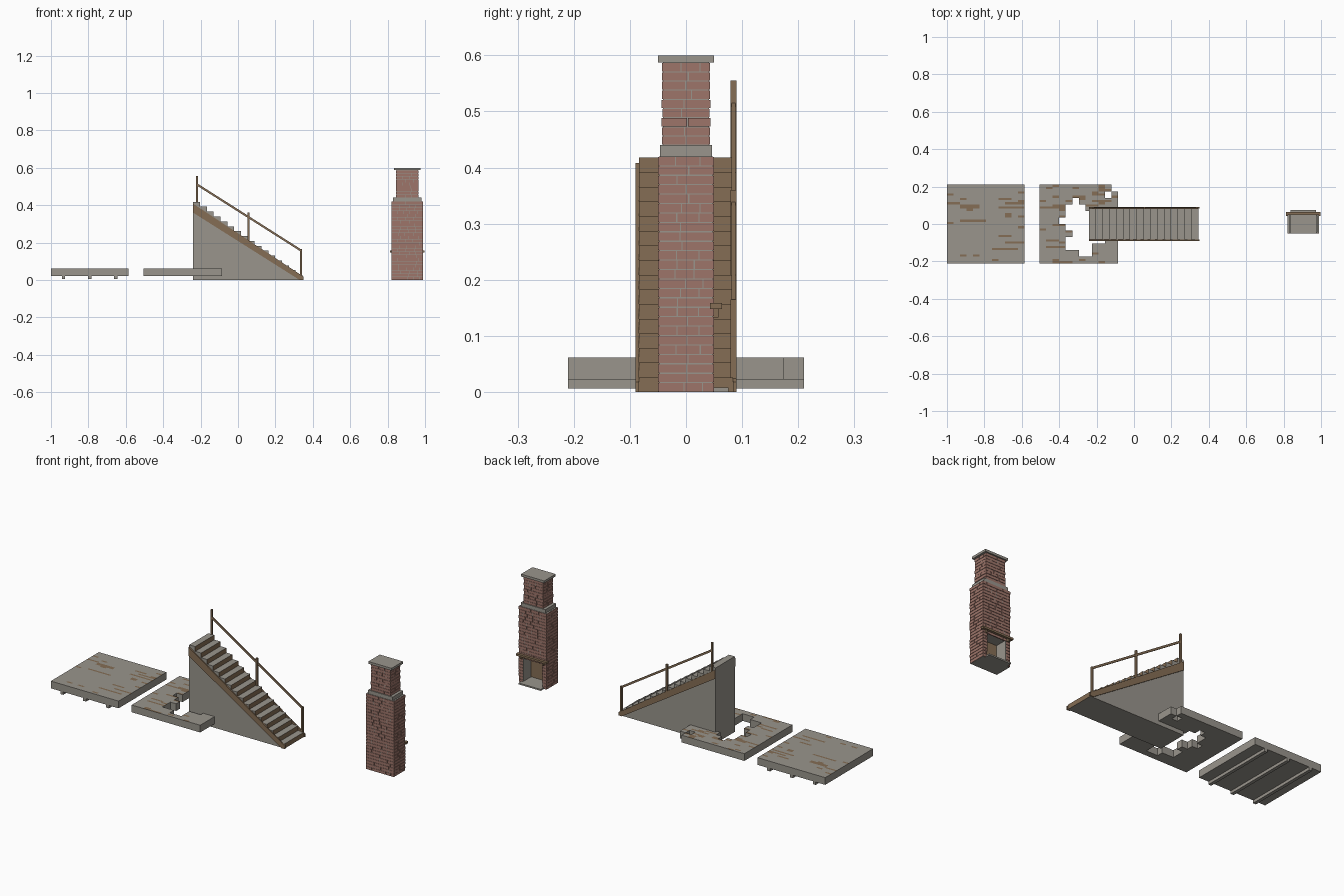
import bpy, bmesh, random
from mathutils import Vector

random.seed(4)
cube = bpy.data.objects.get("Cube")
if cube:
    bpy.data.objects.remove(cube, do_unlink=True)


def material(name, rgb):
    m = bpy.data.materials.new(name)
    m.use_nodes = True
    m.diffuse_color = (*rgb, 1)
    m.node_tree.nodes["Principled BSDF"].inputs["Base Color"].default_value = (*rgb, 1)
    return m


STONE = material("stone grey", (0.32, 0.30, 0.265))
WOOD = material("wood brown", (0.235, 0.155, 0.09))
BRICK = material("brick red", (0.34, 0.178, 0.144))


def finish(name, bm, *mats):
    mesh = bpy.data.meshes.new(name)
    bmesh.ops.recalc_face_normals(bm, faces=bm.faces)
    bm.to_mesh(mesh)
    bm.free()
    for m in mats:
        mesh.materials.append(m)
    ob = bpy.data.objects.new(name, mesh)
    bpy.context.collection.objects.link(ob)
    return ob


def add_box(bm, lo, hi):
    lo, hi = Vector(lo), Vector(hi)
    for v in bmesh.ops.create_cube(bm, size=1)["verts"]:
        v.co = (lo + hi) / 2 + v.co * (hi - lo)


def box(name, lo, hi, mat):
    bm = bmesh.new()
    add_box(bm, lo, hi)
    return finish(name, bm, mat)


def prism(name, outline, y0, y1, *mats):
    """Extrude an x-z outline along y."""
    bm = bmesh.new()
    face = bm.faces.new([bm.verts.new((x, y0, z)) for x, z in outline])
    new = bmesh.ops.extrude_face_region(bm, geom=[face])["geom"]
    for v in new:
        if isinstance(v, bmesh.types.BMVert):
            v.co.y = y1
    return finish(name, bm, *mats)


# Floor slabs: grid of plank cells, dots are missing cells
SPLIT = 3


def floor(name, x0, x1, plan, worn):
    bm = bmesh.new()
    cols, rows = len(plan[0]), len(plan) * SPLIT
    dx, dy, z0, z1 = (x1 - x0) / cols, 0.42 / rows, 0.022, 0.062

    def solid(c, r):
        return 0 <= c < cols and 0 <= r < rows and plan[r // SPLIT][c] == "#"

    def quad(*pts):
        return bm.faces.new([bm.verts.new(p) for p in pts])

    for r in range(rows):
        brown = False
        for c in range(cols):
            # bare wood appears in short runs along the planks
            brown = random.random() < (0.6 if brown else worn)
            if not solid(c, r):
                continue
            xa, xb = x0 + c * dx, x0 + (c + 1) * dx
            yb, ya = 0.21 - r * dy, 0.21 - (r + 1) * dy
            quad((xa, ya, z1), (xb, ya, z1), (xb, yb, z1), (xa, yb, z1)).material_index = int(brown)
            quad((xa, yb, z0), (xb, yb, z0), (xb, ya, z0), (xa, ya, z0))
            for dc, dr, p, q in ((-1, 0, (xa, yb), (xa, ya)), (1, 0, (xb, ya), (xb, yb)),
                                 (0, -1, (xb, yb), (xa, yb)), (0, 1, (xa, ya), (xb, ya))):
                if not solid(c + dc, r + dr):
                    quad((*p, z0), (*q, z0), (*q, z1), (*p, z1))
    bmesh.ops.remove_doubles(bm, verts=bm.verts, dist=0.0001)
    finish(name, bm, STONE, WOOD)


floor("whole_floor", -1.0, -0.585, ["#" * 12] * 12, 0.06)
floor("broken_floor", -0.505, -0.085, [
    "###########.",
    "##########.#",
    "#####.######",
    "####...#####",
    "####....####",
    "###.....####",
    "####....####",
    "#####...####",
    "####......##",
    "####....####",
    "######..####",
    "############"], 0.12)

# Beams under the whole floor
for i in range(3):
    x = -0.933 + i * 0.14
    box(f"floor_beam_{i + 1}", (x - 0.009, -0.21, 0.006), (x + 0.009, 0.21, 0.022), STONE)

# Stair block: stone with wooden risers
STEPS, BACK, FRONT, TOP = 16, -0.24, 0.345, 0.418
run, rise = (FRONT - BACK) / STEPS, TOP / STEPS
outline = [(BACK, 0), (FRONT, 0)]
for i in range(STEPS):
    x = FRONT - i * run
    outline += [(x, (i + 1) * rise), (x - run, (i + 1) * rise)]
stairs = prism("stairs", outline, -0.084, 0.084, STONE, WOOD)
for p in stairs.data.polygons:
    p.material_index = int(p.normal.x > 0.5)

# Sloping side boards
for side, y in (("right", -0.09), ("left", 0.084)):
    prism(f"stair_board_{side}",
          [(BACK, 0.408), (BACK, 0.36), (0.33, 0), (0.35, 0), (0.35, 0.018)],
          y, y + 0.006, WOOD)

# Handrail and posts
for i, (x, z0, z1) in enumerate([(-0.22, 0.38, 0.555), (0.057, 0.19, 0.36), (0.336, 0, 0.165)]):
    box(f"rail_post_{i + 1}", (x - 0.005, 0.079, z0), (x + 0.005, 0.09, z1), WOOD)
prism("handrail", [(-0.22, 0.518), (-0.22, 0.505), (0.336, 0.152), (0.336, 0.165)], 0.081, 0.088, WOOD)

# Chimney core with a fireplace opening at the back
X0, X1, Y = 0.82, 0.99, 0.05
SKIN = 0.002
OPEN_X0, OPEN_X1, OPEN_Z = 0.847, 0.963, 0.14
bm = bmesh.new()
cx0, cx1, cy = X0 + SKIN, X1 - SKIN, Y - SKIN
add_box(bm, (cx0, -cy, OPEN_Z), (cx1, cy, 0.42))
add_box(bm, (cx0, -cy, 0), (cx1, -0.025, OPEN_Z))
add_box(bm, (cx0, -0.025, 0), (OPEN_X0, cy, OPEN_Z))
add_box(bm, (OPEN_X1, -0.025, 0), (cx1, cy, OPEN_Z))
add_box(bm, (0.847, -0.041, 0.44), (0.963, 0.041, 0.587))
finish("chimney_core", bm, STONE)


def brick_row(bm, a, b, z0, z1, place, skip=None):
    """Lay bricks from a to b; place turns a span into box corners."""
    gap, pos = 0.001, a
    while pos < b - 0.001:
        end = pos + random.uniform(0.03, 0.055)
        if end > b - 0.015:
            end = b
        spans = [(pos, end)]
        if skip:
            spans = [(pos, min(end, skip[0])), (max(pos, skip[1]), end)]
        for s, e in spans:
            if e - s > 0.004:
                s2 = s if s == a else s + gap
                e2 = e if e == b else e - gap
                add_box(bm, *place(s2, e2, z0 + gap, z1 - gap))
        pos = end


def brickwork(name, x0, x1, y, z0, z1, rows, wobble, opening=None):
    bm = bmesh.new()
    h = (z1 - z0) / rows
    for r in range(rows):
        za, zb = z0 + r * h, z0 + (r + 1) * h
        o = random.uniform(-wobble, wobble)
        xa, xb, ya, d = x0 - o, x1 + o, y + o, SKIN + 0.003
        skip = opening[:2] if opening and (za + zb) / 2 < opening[2] else None
        brick_row(bm, xa, xb, za, zb, lambda s, e, p, q: ((s, -ya, p), (e, -ya + d, q)))
        brick_row(bm, xa, xb, za, zb, lambda s, e, p, q: ((s, ya - d, p), (e, ya, q)), skip)
        brick_row(bm, -ya, ya, za, zb, lambda s, e, p, q: ((xa, s, p), (xa + d, e, q)))
        brick_row(bm, -ya, ya, za, zb, lambda s, e, p, q: ((xb - d, s, p), (xb, e, q)))
    finish(name, bm, BRICK)


brickwork("chimney_bricks", X0, X1, Y, 0, 0.42, 25, 0.0003, (OPEN_X0, OPEN_X1, OPEN_Z))
brickwork("stack_bricks", 0.845, 0.965, 0.043, 0.44, 0.587, 9, 0.001)

# Stone collar and cap
box("chimney_collar", (0.83, -0.046, 0.42), (0.98, 0.046, 0.44), STONE)
box("chimney_cap", (0.834, -0.05, 0.587), (0.976, 0.05, 0.6), STONE)

# Fireplace
box("hearth", (0.837, -0.025, 0), (0.973, 0.076, 0.008), STONE)
box("fireplace_back", (OPEN_X0, -0.026, 0.008), (OPEN_X1, -0.02, OPEN_Z), WOOD)
box("mantel", (0.812, 0.043, 0.148), (0.998, 0.064, 0.159), WOOD)
for side, x in (("right", 0.832), ("left", 0.968)):
    box(f"mantel_bracket_{side}", (x, 0.045, 0.133), (x + 0.01, 0.058, 0.148), WOOD)
